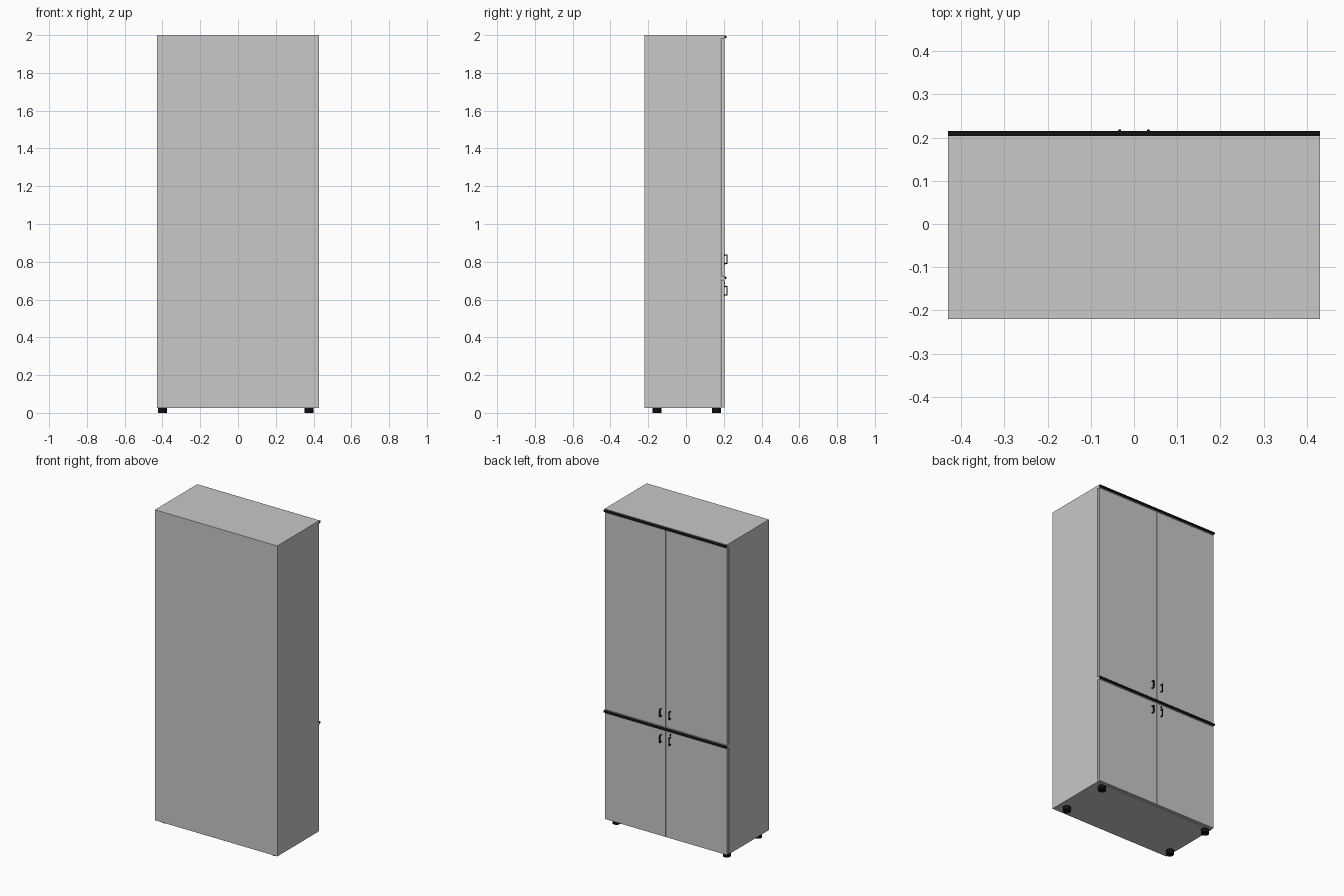
import bpy, math
from mathutils import Vector

old = bpy.data.objects.get("Cube")
if old:
    bpy.data.objects.remove(old, do_unlink=True)


def material(name, rgb):
    m = bpy.data.materials.new(name)
    m.use_nodes = True
    m.diffuse_color = (*rgb, 1)
    m.node_tree.nodes["Principled BSDF"].inputs["Base Color"].default_value = (*rgb, 1)
    return m


GREY = material("light grey panel", (0.58, 0.58, 0.58))
BLACK = material("black fittings", (0.005, 0.005, 0.005))


def box(name, x, y, z, mat):
    """Box from (min, max) ranges on each axis."""
    bpy.ops.mesh.primitive_cube_add(size=1)
    ob = bpy.context.object
    ob.name = name
    for v in ob.data.vertices:
        v.co = Vector([r[0] if c < 0 else r[1] for r, c in zip((x, y, z), v.co)])
    ob.data.materials.append(mat)
    return ob


def cylinder(name, loc, radius, depth, rot=(0, 0, 0), sides=24):
    bpy.ops.mesh.primitive_cylinder_add(vertices=sides, radius=radius, depth=depth,
                                        location=loc, rotation=rot)
    ob = bpy.context.object
    ob.name = name
    ob.data.materials.append(BLACK)
    bpy.ops.object.shade_smooth_by_angle(angle=math.radians(40))
    return ob


W = 0.43                      # half width
BACK, FRONT = -0.22, 0.203    # the doors close the +y side
CARCASS = 0.183
BASE, MID, TOP = 0.027, 0.705, 1.98
BOARD = 0.02

# Two stacked carcasses, each closed by a full-depth top board
tiers = (("lower", BASE, MID), ("upper", MID + BOARD, TOP))
for tier, low, high in tiers:
    box(tier + "_carcass", (-W, W), (BACK, CARCASS), (low, high), GREY)
    box(tier + "_top_board", (-W, W), (BACK, FRONT), (high, high + BOARD), GREY)
    cylinder(tier + "_edge_trim", (0, FRONT + 0.004, high + BOARD / 2), 0.0075, 2 * W,
             rot=(0, math.pi / 2, 0), sides=16)
    # Pair of doors with a fine gap all round
    for side, s in (("left", 1), ("right", -1)):
        xs = sorted((s * 0.0015, s * (W - 0.001)))
        box(f"{tier}_{side}_door", xs, (CARCASS + 0.003, FRONT), (low + 0.002, high - 0.002), GREY)


# Bow handles flanking the centre gap
def handle(name, x, low, high):
    cu = bpy.data.curves.new(name, "CURVE")
    cu.dimensions = "3D"
    cu.bevel_depth = 0.0035
    cu.bevel_resolution = 2
    cu.use_fill_caps = True
    sp = cu.splines.new("POLY")
    out = 0.2165
    path = [(FRONT, low), (out, low), (out, high), (FRONT, high)]
    sp.points.add(len(path) - 1)
    for p, (y, z) in zip(sp.points, path):
        p.co = (x, y, z, 1)
    cu.materials.append(BLACK)
    ob = bpy.data.objects.new(name, cu)
    bpy.context.collection.objects.link(ob)
    # Small mounting rosettes
    for end, z in (("bottom", low), ("top", high)):
        cylinder(f"{name}_{end}_rosette", (x, FRONT + 0.001, z), 0.005, 0.003,
                 rot=(math.pi / 2, 0, 0), sides=12)


for side, x in (("left", 0.033), ("right", -0.033)):
    handle(f"upper_{side}_handle", x, 0.79, 0.835)
    handle(f"lower_{side}_handle", x, 0.625, 0.67)

# Lock on the lower right door
cylinder("lower_door_lock", (-0.033, FRONT + 0.002, 0.687), 0.005, 0.005,
         rot=(math.pi / 2, 0, 0), sides=16)

# Four round feet
for row, y in (("back", -0.154), ("front", 0.161)):
    for side, x in (("right", -0.4), ("left", 0.376)):
        cylinder(f"{row}_{side}_foot", (x, y, BASE / 2), 0.023, BASE)
